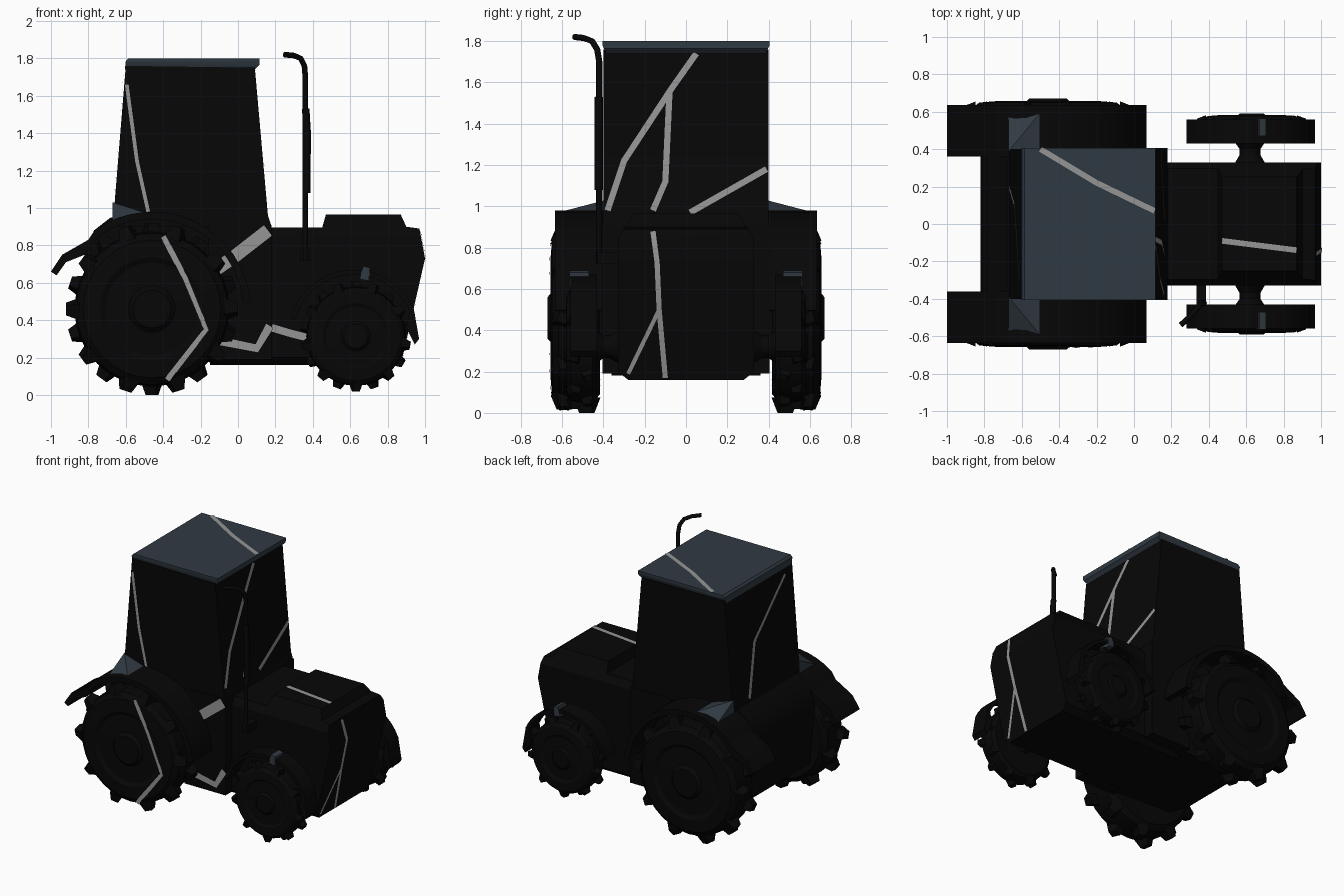
import bpy, bmesh, math
from mathutils import Vector, Matrix

if "Cube" in bpy.data.objects:
    bpy.data.objects.remove(bpy.data.objects["Cube"])


def material(name, col):
    m = bpy.data.materials.new(name)
    m.diffuse_color = (*col, 1)
    m.use_nodes = True
    m.node_tree.nodes["Principled BSDF"].inputs["Base Color"].default_value = m.diffuse_color
    return m


BLACK = material("black_paint", (0.002, 0.002, 0.002))
ROOF = material("roof_sheen", (0.03, 0.042, 0.055))
GREY = material("grey_stripe", (0.3, 0.3, 0.3))


def finish(name, bm, mat=BLACK, recalc=True):
    if recalc:
        bmesh.ops.recalc_face_normals(bm, faces=bm.faces)
    me = bpy.data.meshes.new(name)
    bm.to_mesh(me)
    bm.free()
    me.materials.append(mat)
    ob = bpy.data.objects.new(name, me)
    bpy.context.collection.objects.link(ob)
    return ob


def prism(name, profile, y0, y1, mat=BLACK, cuts=()):
    """Extrude an x-z profile along y; cuts are (point, normal) chamfer planes."""
    bm = bmesh.new()
    f = bm.faces.new([bm.verts.new((x, y0, z)) for x, z in profile])
    ext = bmesh.ops.extrude_face_region(bm, geom=[f])["geom"]
    for v in ext:
        if isinstance(v, bmesh.types.BMVert):
            v.co.y = y1
    bmesh.ops.recalc_face_normals(bm, faces=bm.faces)
    for co, no in cuts:
        bmesh.ops.bisect_plane(bm, geom=bm.verts[:] + bm.edges[:] + bm.faces[:],
                               plane_co=co, plane_no=no, clear_outer=True)
        bmesh.ops.holes_fill(bm, edges=[e for e in bm.edges if e.is_boundary])
    return finish(name, bm, mat)


def box(name, lo, hi):
    return prism(name, [(lo[0], lo[2]), (hi[0], lo[2]), (hi[0], hi[2]), (lo[0], hi[2])], lo[1], hi[1])


def wheel(name, cx, cz, R, y0, y1, s, lugs):
    """Lathed tyre with rim and hub, plus two staggered rows of slanted lugs."""
    prof = [(0, 0), (.55, .04), (.8, .02), (.88, .14), (.9, .5), (.88, .8), (.8, .92),
            (.6, .95), (.54, .89), (.27, .92), (.22, 1), (0, 1)]
    bm = bmesh.new()
    w = y1 - y0
    vs = [bm.verts.new((r * R, y0 + t * w, 0)) for r, t in prof]
    es = [bm.edges.new(p) for p in zip(vs, vs[1:])]
    bmesh.ops.spin(bm, geom=vs + es, cent=(0, 0, 0), axis=(0, 1, 0), angle=math.tau, steps=32)
    bmesh.ops.remove_doubles(bm, verts=bm.verts, dist=1e-4)
    for i in range(lugs * 2):
        side = 1 if i % 2 else -1
        m = (Matrix.Rotation(math.tau * i / (lugs * 2), 4, 'Y')
             @ Matrix.Translation((0, y0 + w * (.48 + side * .21), R * .92))
             @ Matrix.Rotation(side * .3, 4, 'Z'))
        lug = bmesh.ops.create_cone(bm, cap_ends=True, segments=4, radius1=.707, radius2=.4, depth=1,
                                    matrix=m @ Matrix.Diagonal((R * .2, w * .42, R * .16, 1))
                                    @ Matrix.Rotation(math.pi / 4, 4, 'Z'))
    bmesh.ops.transform(bm, matrix=Matrix.Translation((cx, 0, cz)) @ Matrix.Diagonal((1, s, 1, 1)),
                        verts=bm.verts)
    return finish(name, bm)


def fender(name, cx, cz, r0, r1, a0, a1, y0, y1, tail, n=16):
    """Curved mudguard; tail points continue the outer edge round to the inner edge."""
    arc = [math.radians(a0 + (a1 - a0) * i / n) for i in range(n + 1)]
    pts = [(cx + r1 * math.cos(a), cz + r1 * math.sin(a)) for a in arc]
    pts += tail + [(cx + r0 * math.cos(a), cz + r0 * math.sin(a)) for a in reversed(arc)]
    return prism(name, pts, y0, y1)


def tube(name, pts, r):
    cu = bpy.data.curves.new(name, 'CURVE')
    cu.dimensions = '3D'
    cu.bevel_depth = r
    cu.bevel_resolution = 2
    cu.use_fill_caps = True
    sp = cu.splines.new('POLY')
    sp.points.add(len(pts) - 1)
    for p, c in zip(sp.points, pts):
        p.co = (*c, 1)
    cu.materials.append(BLACK)
    ob = bpy.data.objects.new(name, cu)
    bpy.context.collection.objects.link(ob)


def stripe(name, pts, normal, w=.03):
    """Flat mitred ribbon lying on a surface."""
    bm = bmesh.new()
    n = Vector(normal).normalized()
    pts = [Vector(p) + n * .004 for p in pts]
    rows = []
    for i, p in enumerate(pts):
        d = (pts[min(i + 1, len(pts) - 1)] - pts[max(i - 1, 0)]).normalized()
        o = n.cross(d).normalized() * w / 2
        rows.append((bm.verts.new(p - o), bm.verts.new(p + o)))
    for a, b in zip(rows, rows[1:]):
        bm.faces.new((a[0], b[0], b[1], a[1]))
    finish(name, bm, GREY, False)


# hood, nose and belly
hood = [(-.15, .16), (.87, .16), (1, .73), (.97, .89), (.9, .9), (.87, .965),
        (.47, .965), (.45, .895), (.1, .895), (-.15, .895)]
prism("hood_and_belly", hood, -.33, .33,
      cuts=[((0, s * .25, .965), (0, s * .12, .08)) for s in (-1, 1)]
      + [((0, s * .28, .16), (0, s * .04, -.05)) for s in (-1, 1)])
# rear body and axle between the wheels
prism("rear_body", [(-.78, .3), (-.62, .2), (-.1, .18), (-.1, .95), (-.68, .95), (-.77, .88), (-.82, .75)], -.36, .36)
box("rear_axle", (-.62, -.43, .3), (-.3, .43, .62))
# cab and roof
prism("cab", [(-.67, .9), (.18, .9), (.16, .96), (.09, 1.75), (-.6, 1.76)], -.4, .4)
prism("roof", [(-.605, 1.74), (.09, 1.74), (.115, 1.765), (.115, 1.8), (-.585, 1.8), (-.6, 1.785)],
      -.405, .405, ROOF,
      [((0, s * .385, 1.74), (0, s * .06, -.03)) for s in (-1, 1)])

for s, side in ((-1, "right"), (1, "left")):
    # wheels and fenders
    wheel("rear_wheel_" + side, -.46, .46, .46, .41, .67, s, 10)
    wheel("front_wheel_" + side, .63, .315, .295, .43, .59, s, 9)
    fender("rear_fender_" + side, -.46, .45, .49, .53, 5, 125, s * .36, s * .635,
           [(-.8, .83), (-.94, .75), (-1, .66), (-.97, .64), (-.92, .71), (-.82, .75)])
    fender("front_fender_" + side, .62, .32, .325, .35, 165, 24, s * .43, s * .56,
           [(.968, .3), (.945, .27), (.9, .36)])
    # sloping gusset from cab to fender
    bm = bmesh.new()
    vs = [bm.verts.new(p) for p in ((-.67, s * .39, 1.03), (-.67, s * .39, .9), (-.67, s * .6, .92),
                                    (-.48, s * .62, .97), (-.48, s * .39, .97))]
    bmesh.ops.convex_hull(bm, input=vs)
    finish("cab_gusset_" + side, bm, ROOF)
    # side tank below the cab door
    box("side_tank_" + side, (-.16, s * .3, .19), (.18, s * .405, .91))
    # front axle end, flared at both ends
    for a, b, r0, r1 in ((.31, .37, .09, .055), (.37, .4, .055, .055), (.4, .45, .055, .09)):
        bm = bmesh.new()
        bmesh.ops.create_cone(bm, cap_ends=True, segments=12, radius1=r0, radius2=r1, depth=b - a,
                              matrix=Matrix.Translation((.62, s * (a + b) / 2, .32))
                              @ Matrix.Rotation(-s * math.pi / 2, 4, 'X'))
        finish("front_axle_" + side, bm)
    # small marker lamp on the front fender
    prism("fender_lamp_" + side, [(.65, .62), (.7, .61), (.705, .68), (.67, .69)], s * .47, s * .565, ROOF)

# exhaust with muffler and bracket
tube("exhaust_pipe", [(.36, -.42, .72), (.36, -.42, 1.7), (.355, -.43, 1.76), (.335, -.455, 1.8),
                      (.3, -.495, 1.815), (.25, -.54, 1.82)], .015)
tube("exhaust_muffler", [(.367, -.422, 1.08), (.37, -.422, 1.4), (.362, -.422, 1.53)], .02)
box("exhaust_bracket", (.335, -.43, .72), (.385, -.32, .78))

# grey paint stripes
front = lambda y, z: (.16 - (z - .96) * .089, y, z)
nose = lambda y, z: (min(1 - (z - .73) * .19, .87 + (z - .16) * .228), y, z)
stripe("windscreen_stripe_a", [front(*p) for p in ((-.38, .98), (-.3, 1.22), (-.07, 1.57), (.05, 1.74))], (1, 0, .09))
stripe("windscreen_stripe_b", [front(*p) for p in ((-.16, .98), (-.1, 1.12), (-.08, 1.55))], (1, 0, .09))
stripe("windscreen_stripe_c", [front(*p) for p in ((.02, .97), (.39, 1.18))], (1, 0, .09))
stripe("nose_stripe", [nose(*p) for p in ((-.16, .88), (-.14, .73), (-.13, .5), (-.1, .17))], (1, 0, -.2), .025)
stripe("nose_side_stripe", [nose(*p) for p in ((-.13, .5), (-.28, .19))], (1, 0, -.2), .02)
stripe("roof_stripe", [(-.5, .4, 1.8), (-.2, .22, 1.8), (.11, .07, 1.8)], (0, 0, 1))
stripe("hood_stripe", [(.47, -.09, .965), (.87, -.14, .965)], (0, 0, 1))
stripe("cab_side_stripe", [(-.595, -.4, 1.66), (-.54, -.4, 1.25), (-.48, -.4, .98)], (0, -1, 0), .02)
stripe("tank_stripe_low", [(-.1, -.405, .29), (.1, -.405, .25), (.17, -.405, .37)], (0, -1, 0), .045)
stripe("tank_stripe_high", [(-.12, -.405, .67), (-.02, -.405, .74), (.16, -.405, .88)], (0, -1, 0), .07)
stripe("hood_side_stripe", [(.18, -.33, .36), (.28, -.33, .33), (.4, -.33, .3)], (0, -1, 0), .04)
stripe("wheel_stripe", [(-.4, -.652, .85), (-.28, -.66, .62), (-.17, -.66, .35), (-.38, -.652, .08)], (0, -1, 0))
stripe("rear_window_stripe", [(-.61, -.3, 1.7), (-.635, .1, 1.35), (-.665, .2, .97)], (-1, 0, .07))

# smooth the round parts, keep hard edges sharp
bpy.ops.object.select_all(action='DESELECT')
for ob in bpy.context.scene.objects:
    if ob.type == 'MESH':
        ob.select_set(True)
        bpy.context.view_layer.objects.active = ob
bpy.ops.object.shade_smooth_by_angle(angle=math.radians(32))
